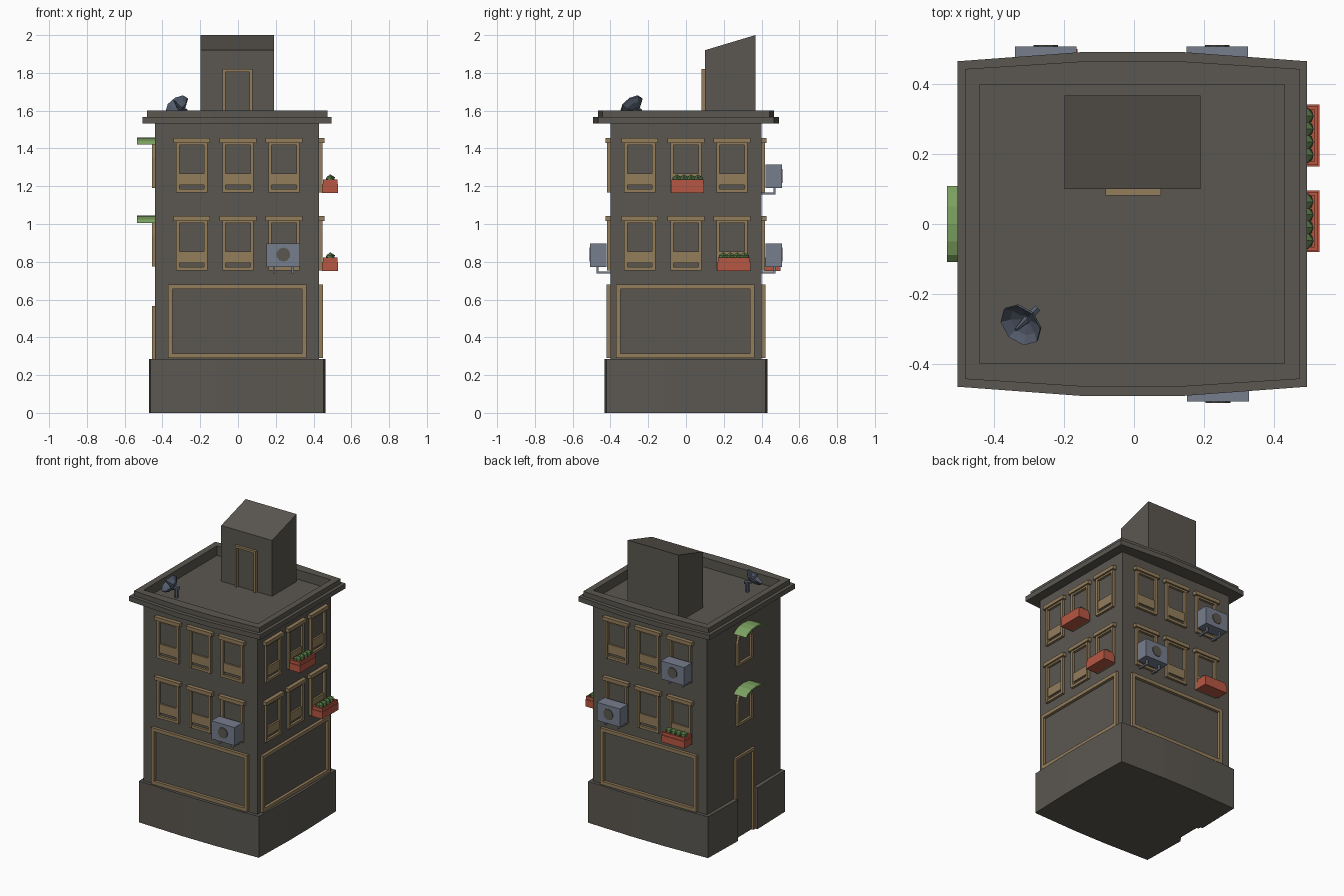
import bpy, bmesh, math
from mathutils import Vector, Matrix

if "Cube" in bpy.data.objects:
    bpy.data.objects.remove(bpy.data.objects["Cube"])


def material(name, rgb):
    m = bpy.data.materials.new(name)
    m.diffuse_color = (*rgb, 1)
    m.use_nodes = True
    m.node_tree.nodes["Principled BSDF"].inputs["Base Color"].default_value = m.diffuse_color
    return m


WALL = material("dark_stone", (0.105, 0.096, 0.082))
TRIM = material("tan_trim", (0.29, 0.205, 0.105))
RED = material("terracotta", (0.47, 0.095, 0.055))
GREEN = material("awning_green", (0.20, 0.36, 0.12))
LEAF = material("leaf_green", (0.09, 0.19, 0.06))
STEEL = material("blue_grey", (0.18, 0.205, 0.265))
DISH = material("dark_blue_grey", (0.085, 0.105, 0.145))


def finish(name, bm, mat):
    bmesh.ops.recalc_face_normals(bm, faces=bm.faces)
    me = bpy.data.meshes.new(name)
    bm.to_mesh(me)
    bm.free()
    me.materials.append(mat)
    ob = bpy.data.objects.new(name, me)
    bpy.context.collection.objects.link(ob)
    return ob


def add_box(bm, a, b):
    a, b = Vector(a), Vector(b)
    d = Vector([abs(v) for v in b - a])
    bmesh.ops.create_cube(bm, size=1, matrix=Matrix.Translation((a + b) / 2) @ Matrix.Diagonal((*d, 1)))


def add_ring(bm, outer, inner, vec, closed=True):
    # sweeps the band between two outlines along vec
    vec = Vector(vec)
    rows = [[bm.verts.new(Vector(p) + o) for p in pts]
            for pts, o in ((outer, Vector()), (outer, vec), (inner, vec), (inner, Vector()))]
    n = len(outer)
    for i in range(n if closed else n - 1):
        j = (i + 1) % n
        for k in range(4):
            a, b = rows[k], rows[(k + 1) % 4]
            bm.faces.new((a[i], a[j], b[j], b[i]))
    if not closed:
        for i in (0, -1):
            bm.faces.new([r[i] for r in rows])


def at(side, u, out, z):
    # point on a wall: u along it, out away from it
    return {"front": (u, -0.40 - out, z), "back": (u, 0.40 + out, z), "right": (0.43 + out, u, z),
            "left": (-0.44 - out, u, z), "shed": (u, 0.10 - out, z)}[side]


def wall_boxes(name, side, boxes, mat):
    bm = bmesh.new()
    for u0, u1, o0, o1, z0, z1 in boxes:
        add_box(bm, at(side, u0, o0, z0), at(side, u1, o1, z1))
    return finish(name, bm, mat)


def frame(name, side, u0, u1, z0, z1, w, d, bottom=True):
    bars = [(u0, u0 + w, 0, d, z0, z1), (u1 - w, u1, 0, d, z0, z1), (u0 + w, u1 - w, 0, d, z1 - w, z1)]
    if bottom:
        bars.append((u0 + w, u1 - w, 0, d, z0, z0 + w))
    wall_boxes(name, side, bars, TRIM)


def window(side, u, z):
    h = 0.0825
    wall_boxes(f"{side}_window", side, [
        (u - h, u - h + 0.017, 0, 0.018, z, z + 0.265),
        (u + h - 0.017, u + h, 0, 0.018, z, z + 0.265),
        (u - h, u + h, 0, 0.016, z + 0.25, z + 0.265),
        (u - 0.0975, u + 0.0975, 0, 0.027, z + 0.262, z + 0.287),
        (u - h, u + h, 0, 0.016, z, z + 0.018),
        (u - h + 0.01, u + h - 0.01, 0, 0.012, z + 0.038, z + 0.10)], TRIM)


def planter(side, u, z):
    bm = bmesh.new()
    w = 0.088
    add_box(bm, at(side, u - w, 0.015, z), at(side, u + w, 0.10, z + 0.048))
    rect = lambda k: [at(side, u + a * (w - k), 0.0575 + b * (0.0425 - k), z + 0.048)
                      for a, b in ((-1, -1), (1, -1), (1, 1), (-1, 1))]
    add_ring(bm, rect(0.004), rect(0.014), (0, 0, 0.022))
    finish(f"{side}_planter", bm, RED)
    bm = bmesh.new()
    for i in range(4):
        c = at(side, u + (i - 1.5) * 0.037, 0.058, z + 0.07)
        bmesh.ops.create_icosphere(bm, subdivisions=1, radius=0.028, matrix=Matrix.Translation(c))
    finish(f"{side}_plants", bm, LEAF)


def air_conditioner(side, u, z):
    boxes = [(u - 0.088, u + 0.088, 0.022, 0.107, z + 0.018, z + 0.143)]
    for s in (-0.05, 0.05):
        boxes += [(u + s - 0.006, u + s + 0.006, 0, 0.075, z - 0.016, z - 0.006),
                  (u + s - 0.006, u + s + 0.006, 0.062, 0.075, z - 0.006, z + 0.018)]
    wall_boxes(f"{side}_air_conditioner", side, boxes, STEEL)
    bm = bmesh.new()
    bmesh.ops.create_cone(bm, cap_ends=True, segments=10, radius1=0.037, radius2=0.037, depth=0.006,
                          matrix=Matrix.Translation(at(side, u, 0.108, z + 0.083)) @ Matrix.Rotation(math.pi / 2, 4, 'X'))
    finish(f"{side}_fan", bm, WALL)


# main block
bm = bmesh.new()
add_box(bm, (-0.44, -0.40, 0), (0.43, 0.40, 1.535))
finish("building_body", bm, WALL)

# plinth, open at the side door
bm = bmesh.new()
outer = [(-0.47, 0.107, 0), (-0.462, 0.42, 0), (-0.12, 0.432, 0), (0.12, 0.432, 0), (0.453, 0.42, 0),
         (0.462, 0.11, 0)]
outer += [(x, -y, z) for x, y, z in reversed(outer)]
inner = [(max(-0.44, min(0.43, x)), max(-0.40, min(0.40, y)), z) for x, y, z in outer]
add_ring(bm, outer, inner, (0, 0, 0.285), closed=False)
finish("plinth", bm, WALL)

# bowed cornice in two steps, doubling as the roof parapet
for name, x0, x1, a, b, z in (("cornice", -0.505, 0.495, 0.465, 0.492, 1.532),
                              ("parapet", -0.483, 0.473, 0.443, 0.465, 1.566)):
    half = [(x0, a), (-0.14, b), (0.13, b), (x1, a)]
    outer = [(x, y, z) for x, y in half] + [(x, -y, z) for x, y in reversed(half)]
    inner = [(max(-0.44, min(0.43, x)), math.copysign(0.398, y), z) for x, y, _ in outer]
    bm = bmesh.new()
    add_ring(bm, outer, inner, (0, 0, 0.034))
    finish(name, bm, WALL)

# roof stair shed with sloping top
bm = bmesh.new()
add_box(bm, (-0.198, 0.10, 1.53), (0.19, 0.367, 2.0))
for v in bm.verts:
    if v.co.z > 1.9 and v.co.y < 0.2:
        v.co.z = 1.92
finish("roof_shed", bm, WALL)
frame("shed_door_frame", "shed", -0.082, 0.077, 1.535, 1.82, 0.015, 0.018, bottom=False)

# windows and shopfront panels
for side in ("front", "right", "back"):
    frame(f"{side}_panel_frame", side, -0.37, 0.363, 0.29, 0.68, 0.024, 0.02)
    for u in (-0.245, 0, 0.243):
        for z in (0.755, 1.168):
            window(side, u, z)

# side door, arched windows and awnings
frame("side_door_frame", "left", -0.105, 0.105, 0, 0.565, 0.02, 0.015, bottom=False)
for z in (0.775, 1.19):
    def arch(r, zb):
        pts = [at("left", r, 0, zb)]
        pts += [at("left", r * math.cos(t * math.pi / 6), 0, z + 0.16 + r * math.sin(t * math.pi / 6)) for t in range(7)]
        return pts + [at("left", -r, 0, zb)]
    bm = bmesh.new()
    add_ring(bm, arch(0.082, z), arch(0.065, z + 0.017), (-0.016, 0, 0))
    finish("arched_window", bm, TRIM)

    half = [(0.108, 0.23), (0.088, 0.250), (0.05, 0.264)]
    prof = half + [(0, 0.269)] + [(-y, h) for y, h in reversed(half)]
    bm = bmesh.new()
    add_ring(bm, [at("left", y, 0, z + h) for y, h in prof],
             [at("left", y * 0.93, 0, z + h - (0.01 if abs(y) < 0.1 else 0)) for y, h in prof],
             (-0.095, 0, 0), closed=False)
    finish("awning", bm, GREEN)

# planters and air conditioners
planter("right", 0.008, 1.165)
planter("right", 0.253, 0.752)
planter("back", -0.25, 0.752)
air_conditioner("front", 0.240, 0.755)
air_conditioner("back", 0.238, 0.755)
air_conditioner("back", -0.252, 1.172)

# satellite dish: shallow bowl tilted up towards the front left corner
aim = Vector((-0.7, -0.7, 1.0)).normalized()
centre = Vector((-0.325, -0.29, 1.635))
turn = Matrix.Translation(centre) @ aim.to_track_quat('Z', 'Y').to_matrix().to_4x4()
bm = bmesh.new()
rings = [[(r * math.cos(i * math.pi / 4), r * math.sin(i * math.pi / 4)) for i in range(8)]
         for r in (0.066, 0.045, 0.015)]
shells = []
for off in (0, -0.008):
    shells.append([[bm.verts.new(turn @ Vector((x, y, h + off))) for x, y in ring]
                   for ring, h in zip(rings, (0, -0.02, -0.032))])
loops = shells[0][::-1] + shells[1]
for a, b in zip(loops, loops[1:]):
    for i in range(8):
        j = (i + 1) % 8
        bm.faces.new((a[i], a[j], b[j], b[i]))
bm.faces.new(loops[0])
bm.faces.new(loops[-1])
bmesh.ops.create_cone(bm, cap_ends=True, segments=6, radius1=0.012, radius2=0.005, depth=0.06,
                      matrix=turn @ Matrix.Translation((0, 0, -0.005)))
finish("satellite_dish", bm, DISH)

# dish stand
bm = bmesh.new()
for a, b in (((-0.31, -0.275, 1.60), (-0.275, -0.24, 1.60)), ((-0.29, -0.255, 1.605), (-0.29, -0.255, 1.535))):
    a, b = Vector(a), Vector(b)
    m = Matrix.Translation((a + b) / 2) @ (b - a).to_track_quat('Z', 'Y').to_matrix().to_4x4()
    bmesh.ops.create_cone(bm, cap_ends=True, segments=6, radius1=0.012, radius2=0.012, depth=(b - a).length, matrix=m)
finish("dish_stand", bm, DISH)
